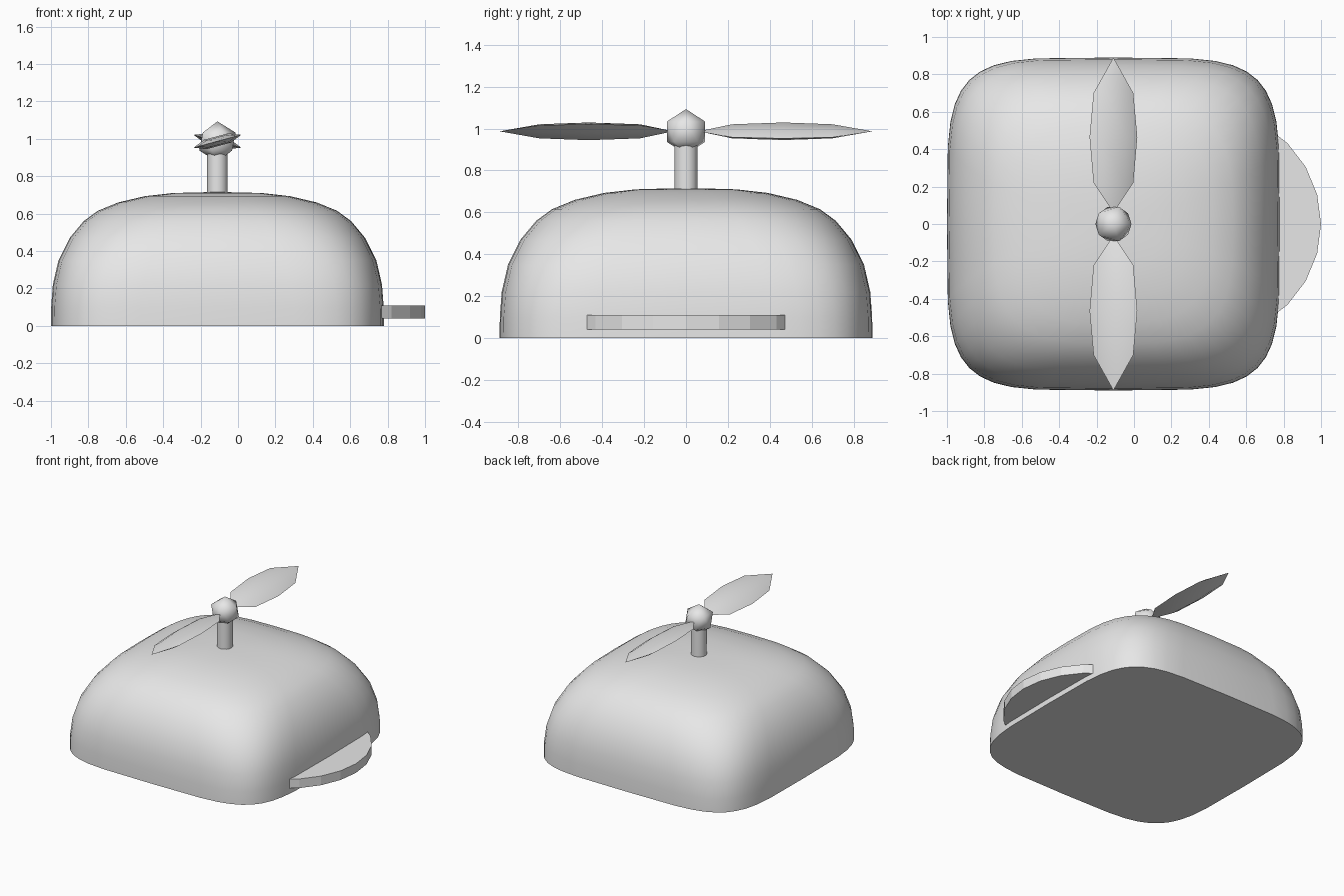
import bpy, bmesh, math
from mathutils import Matrix, Vector

if "Cube" in bpy.data.objects:
    bpy.data.objects.remove(bpy.data.objects["Cube"])

CX = -0.11  # centre of dome, stem and propeller

grey = bpy.data.materials.new("light_grey")
grey.diffuse_color = (0.8, 0.8, 0.8, 1)
grey.use_nodes = True
grey.node_tree.nodes["Principled BSDF"].inputs["Base Color"].default_value = grey.diffuse_color


def finish(name, bm, angle=None):
    bmesh.ops.recalc_face_normals(bm, faces=bm.faces)
    me = bpy.data.meshes.new(name)
    bm.to_mesh(me)
    bm.free()
    me.materials.append(grey)
    ob = bpy.data.objects.new(name, me)
    bpy.context.collection.objects.link(ob)
    if angle is not None:
        bpy.ops.object.select_all(action='DESELECT')
        ob.select_set(True)
        bpy.context.view_layer.objects.active = ob
        bpy.ops.object.shade_smooth_by_angle(angle=math.radians(angle))
    return ob


def bridge(bm, a, b):
    n = len(a)
    for i in range(n):
        bm.faces.new((a[i], a[(i + 1) % n], b[(i + 1) % n], b[i]))


def spow(v, p):
    return math.copysign(abs(v) ** p, v)


# Cap dome: rounded-square rings that shrink along the side profile
profile = [(.89, 0), (.889, .1), (.88, .22), (.85, .35), (.79, .47), (.715, .56),
           (.64, .615), (.53, .66), (.39, .693), (.24, .71), (.1, .714)]
bm = bmesh.new()
N = 40
rings = []
for r, z in profile:
    e = 2 / (4.8 - 2.0 * (z / .715) ** 2)
    ring = []
    for i in range(N):
        t = 2 * math.pi * i / N
        ring.append(bm.verts.new((CX + r * spow(math.cos(t), e),
                                  r * spow(math.sin(t), e), z)))
    rings.append(ring)
for a, b in zip(rings, rings[1:]):
    bridge(bm, a, b)
bm.faces.new(rings[0])
tip = bm.verts.new((CX, 0, .715))
for i in range(N):
    bm.faces.new((rings[-1][i], rings[-1][(i + 1) % N], tip))
finish("cap_dome", bm, 40)

# Brim: flat disc partly buried in the dome
bm = bmesh.new()
bmesh.ops.create_cone(bm, cap_ends=True, segments=24, radius1=.61, radius2=.61,
                      depth=.07, matrix=Matrix.Translation((.39, 0, .075)))
finish("brim", bm)

# Stem
bm = bmesh.new()
bmesh.ops.create_cone(bm, cap_ends=True, segments=16, radius1=.055, radius2=.055,
                      depth=.29, matrix=Matrix.Translation((CX, 0, .815)))
finish("stem", bm, 40)

# Hub: low-poly ball
bm = bmesh.new()
bmesh.ops.create_icosphere(bm, subdivisions=1, radius=.108,
                           matrix=Matrix.Translation((CX, 0, .985)))
finish("propeller_hub", bm, 60)

# Two pitched lens-shaped blades, the second turned half way round
sections = [(.22, .11, .02), (.465, .132, .026), (.70, .11, .02)]
for k, name in enumerate(("back_blade", "front_blade")):
    bm = bmesh.new()
    rings = []
    for y, w, t in sections:
        pts = [(w, 0), (.5 * w, t), (-.5 * w, t), (-w, 0), (-.5 * w, -t), (.5 * w, -t)]
        rings.append([bm.verts.new((x, y, z)) for x, z in pts])
    for a, b in zip(rings, rings[1:]):
        bridge(bm, a, b)
    for ring, y in ((rings[0], .06), (rings[-1], .89)):
        end = bm.verts.new((0, y, 0))
        for i in range(6):
            bm.faces.new((ring[i], ring[(i + 1) % 6], end))
    m = (Matrix.Translation(Vector((CX, 0, .987))) @ Matrix.Rotation(math.pi * k, 4, 'Z')
         @ Matrix.Rotation(math.radians(15), 4, 'Y'))
    bm.transform(m)
    finish(name, bm, 50)
